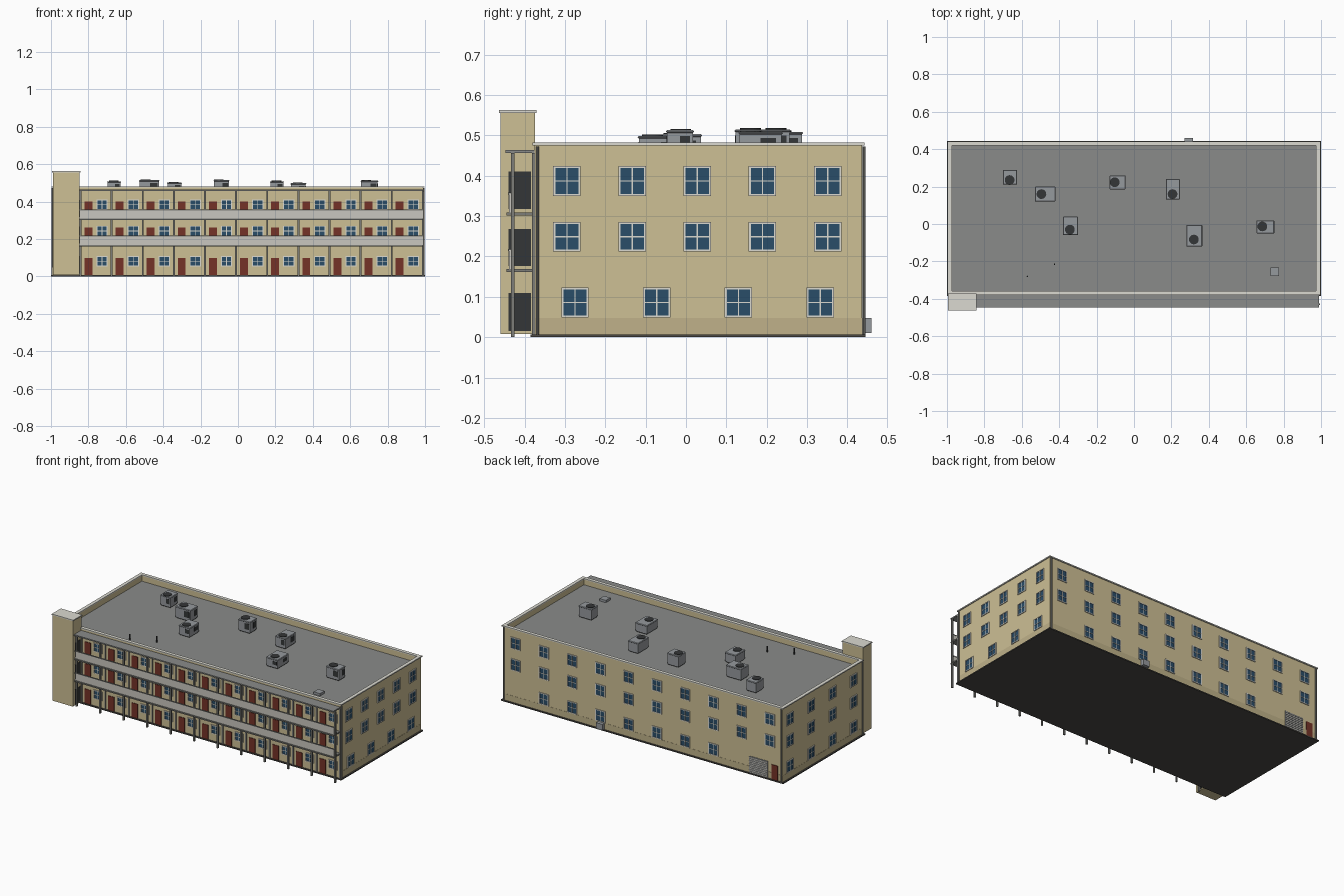
import bpy, bmesh
from mathutils import Matrix, Vector

if "Cube" in bpy.data.objects:
    bpy.data.objects.remove(bpy.data.objects["Cube"])


def mat(name, r, g, b):
    m = bpy.data.materials.new(name)
    m.diffuse_color = [(c / 255) ** 2.2 for c in (r, g, b)] + [1]
    m.use_nodes = True
    m.node_tree.nodes["Principled BSDF"].inputs["Base Color"].default_value = m.diffuse_color
    return m


TAN = mat("tan", 204, 190, 147)
TAN2 = mat("dark_tan", 190, 176, 136)
ROOF = mat("roof_grey", 136, 138, 136)
DARK = mat("dark", 55, 57, 58)
BASE = mat("base", 76, 74, 70)
LIGHT = mat("light_trim", 218, 217, 208)
RAIL = mat("rail", 200, 198, 190)
METAL = mat("metal", 148, 152, 156)
POST = mat("post", 125, 125, 120)
GLASS = mat("glass", 46, 78, 104)
DOOR = mat("door", 116, 54, 44)
parts = {}


def part(name, m):
    if name not in parts:
        parts[name] = (bmesh.new(), m)
    return parts[name][0]


def box(name, m, x0, x1, y0, y1, z0, z1):
    t = Matrix.Translation(((x0 + x1) / 2, (y0 + y1) / 2, (z0 + z1) / 2))
    s = Matrix.Diagonal((abs(x1 - x0), abs(y1 - y0), abs(z1 - z0), 1))
    bmesh.ops.create_cube(part(name, m), size=1, matrix=t @ s)


def cyl(name, m, x, y, z0, z1, r, n=16):
    bmesh.ops.create_cone(part(name, m), cap_ends=True, segments=n, radius1=r, radius2=r,
                          depth=z1 - z0, matrix=Matrix.Translation((x, y, (z0 + z1) / 2)))


X, Y0, Y1, ROOFZ, TOP = 0.99, -0.376, 0.436, 0.44, 0.475


def wall_box(side, name, m, u, z, w, h, d):
    """Box centred at u, z on a wall, standing d proud of it."""
    if side in ("front", "back"):
        f, s = (Y0, -1) if side == "front" else (Y1, 1)
        box(name, m, u - w / 2, u + w / 2, f - s * 0.004, f + s * d, z - h / 2, z + h / 2)
    else:
        s = 1 if side == "right" else -1
        box(name, m, s * (X - 0.004), s * (X + d), u - w / 2, u + w / 2, z - h / 2, z + h / 2)


def window(side, u, z, w, h):
    b = 0.005
    wall_box(side, side + "_window_glass", GLASS, u, z, w - b, h - b, 0.002)
    f = side + "_window_frames"
    for k in (-1, 1):
        wall_box(side, f, LIGHT, u + k * (w - b) / 2, z, b, h, 0.005)
        wall_box(side, f, LIGHT, u, z + k * (h - b) / 2, w, b, 0.005)
    wall_box(side, f, LIGHT, u, z, 0.0035, h, 0.004)
    wall_box(side, f, LIGHT, u, z, w, 0.0035, 0.004)


def ring(name, m, x, y0, y1, t, z0, z1):
    """Rectangular band around the roof edge."""
    box(name, m, -x, x, y0, y0 + t, z0, z1)
    box(name, m, -x, x, y1 - t, y1, z0, z1)
    for s in (-1, 1):
        box(name, m, s * (x - t), s * x, y0 + t, y1 - t, z0, z1)


# Main block, base, parapet
box("base_slab", BASE, -1, 1, -0.385, 0.445, 0, 0.007)
box("main_walls", TAN, -X, X, Y0, Y1, 0.005, ROOFZ - 0.004)
box("plinth", TAN2, -X - 0.001, X + 0.001, Y0 + 0.002, Y1 + 0.001, 0.006, 0.048)
box("roof_deck", ROOF, -X + 0.005, X - 0.005, Y0 + 0.005, Y1 - 0.005, ROOFZ - 0.004, ROOFZ)
ring("parapet", TAN, X, Y0, Y1, 0.014, ROOFZ - 0.004, TOP)
ring("parapet_cap", LIGHT, X + 0.006, Y0 - 0.004, Y1 + 0.006, 0.022, TOP, 0.482)

# Stair tower with dark openings towards the galleries
box("stair_tower", TAN, -0.99, -0.848, -0.46, Y0 + 0.002, 0.008, 0.556)
box("tower_cap", LIGHT, -0.995, -0.843, -0.463, -0.371, 0.556, 0.563)
for z0, z1 in ((0.015, 0.11), (0.177, 0.268), (0.318, 0.41)):
    box("tower_openings", DARK, -0.85, -0.845, -0.44, -0.384, z0, z1)

# Galleries: slabs, railings, canopy, posts
GX0, GX1 = -0.848, 0.988
for z in (0.165, 0.305):
    box("gallery_slabs", POST, GX0, GX1, -0.445, Y0, z - 0.004, z + 0.004)
    box("gallery_railings", RAIL, GX0, GX1, -0.439, -0.434, z + 0.004, z + 0.051)
    box("gallery_handrails", POST, GX0, GX1, -0.441, -0.432, z + 0.049, z + 0.053)
box("gallery_canopy", ROOF, GX0, GX1, -0.447, Y0, 0.456, 0.464)
PITCH = 0.1664
for i in range(12):
    x = -0.842 + PITCH * i
    box("gallery_posts", POST, x - 0.005, x + 0.005, -0.434, -0.425, 0, 0.457)
    box("wall_pilasters", POST, x - 0.004, x + 0.004, Y0 - 0.006, Y0 + 0.002, 0.006, 0.457)

# Front doors and windows, eleven bays on three floors
for floor in (0.007, 0.169, 0.309):
    for i in range(11):
        x = -0.842 + PITCH * i
        wall_box("front", "front_doors", DOOR, x + 0.042, floor + 0.046, 0.042, 0.092, 0.003)
        window("front", x + 0.115, floor + 0.074, 0.06, 0.056)

# Side and back windows
W, H = 0.068, 0.074
for z in (0.249, 0.387):
    for k in range(5):
        window("right", -0.295 + 0.1615 * k, z, W, H)
    for k in range(4):
        window("left", -0.28 + 0.215 * k, z, W, H)
    for k in range(10):
        window("back", -0.9 + 0.2 * k, z, W, H)
for k in range(4):
    window("right", -0.275 + 0.2025 * k, 0.086, W, H)
    window("left", -0.28 + 0.215 * k, 0.086, W, H)
for k in range(7):
    window("back", -0.5 + 0.2 * k, 0.086, W, H)

# Back shutter, service door, meter box
wall_box("back", "back_shutter", METAL, -0.82, 0.06, 0.13, 0.106, 0.003)
for k in range(9):
    wall_box("back", "shutter_slats", RAIL, -0.82, 0.014 + 0.0115 * k, 0.13, 0.006, 0.006)
wall_box("back", "service_door", DOOR, -0.935, 0.054, 0.045, 0.094, 0.004)
box("meter_box", METAL, 0.27, 0.315, Y1 - 0.002, 0.46, 0.01, 0.048)

# Corner downpipes
for sx in (-1, 1):
    cyl("downpipes", POST, sx * (X - 0.008), Y1 + 0.004, 0.007, 0.472, 0.005, 8)
    cyl("downpipes", POST, sx * (X + 0.003), Y0 + 0.008, 0.007, 0.472, 0.004, 8)

# Rooftop units: x0, x1, y0, y1, top, fan x, fan y
units = [(-0.70, -0.625, 0.21, 0.29, 0.512, -0.665, 0.235),
         (-0.53, -0.42, 0.12, 0.20, 0.518, -0.495, 0.16),
         (-0.38, -0.30, -0.06, 0.04, 0.506, -0.343, -0.03),
         (-0.13, -0.045, 0.185, 0.26, 0.518, -0.103, 0.223),
         (0.17, 0.245, 0.13, 0.24, 0.512, 0.206, 0.16),
         (0.28, 0.365, -0.12, -0.005, 0.502, 0.32, -0.083),
         (0.655, 0.75, -0.05, 0.02, 0.516, 0.686, -0.013)]
for x0, x1, y0, y1, top, fx, fy in units:
    box("unit_feet", DARK, x0 + 0.006, x1 - 0.006, y0 + 0.006, y1 - 0.006, ROOFZ - 0.002, 0.447)
    box("unit_bodies", METAL, x0 + 0.003, x1 - 0.003, y0 + 0.003, y1 - 0.003, 0.446, top - 0.009)
    box("unit_lids", METAL, x0, x1, y0, y1, top - 0.01, top - 0.003)
    cyl("unit_fans", DARK, fx, fy, top - 0.004, top, 0.026, 20)
    w, d = x1 - x0, y1 - y0
    box("unit_louvres", DARK, x1 - 0.45 * w, x1 - 0.1 * w, y0 + 0.002, y0 + 0.006, 0.462, top - 0.018)
    box("unit_louvres", DARK, x1 - 0.006, x1 - 0.002, y0 + 0.5 * d, y1 - 0.15 * d, 0.462, top - 0.018)

# Roof hatch and vent pipes
box("roof_hatch", METAL, 0.73, 0.775, -0.277, -0.232, ROOFZ - 0.002, 0.455)
for x, y in ((-0.57, -0.28), (-0.425, -0.215)):
    cyl("vent_pipes", DARK, x, y, ROOFZ - 0.002, 0.478, 0.004, 8)

for name, (bm, m) in parts.items():
    me = bpy.data.meshes.new(name)
    bm.to_mesh(me)
    bm.free()
    me.materials.append(m)
    ob = bpy.data.objects.new(name, me)
    bpy.context.collection.objects.link(ob)
    if name == "unit_lids":
        bv = ob.modifiers.new("bevel", "BEVEL")
        bv.width, bv.segments = 0.003, 1
